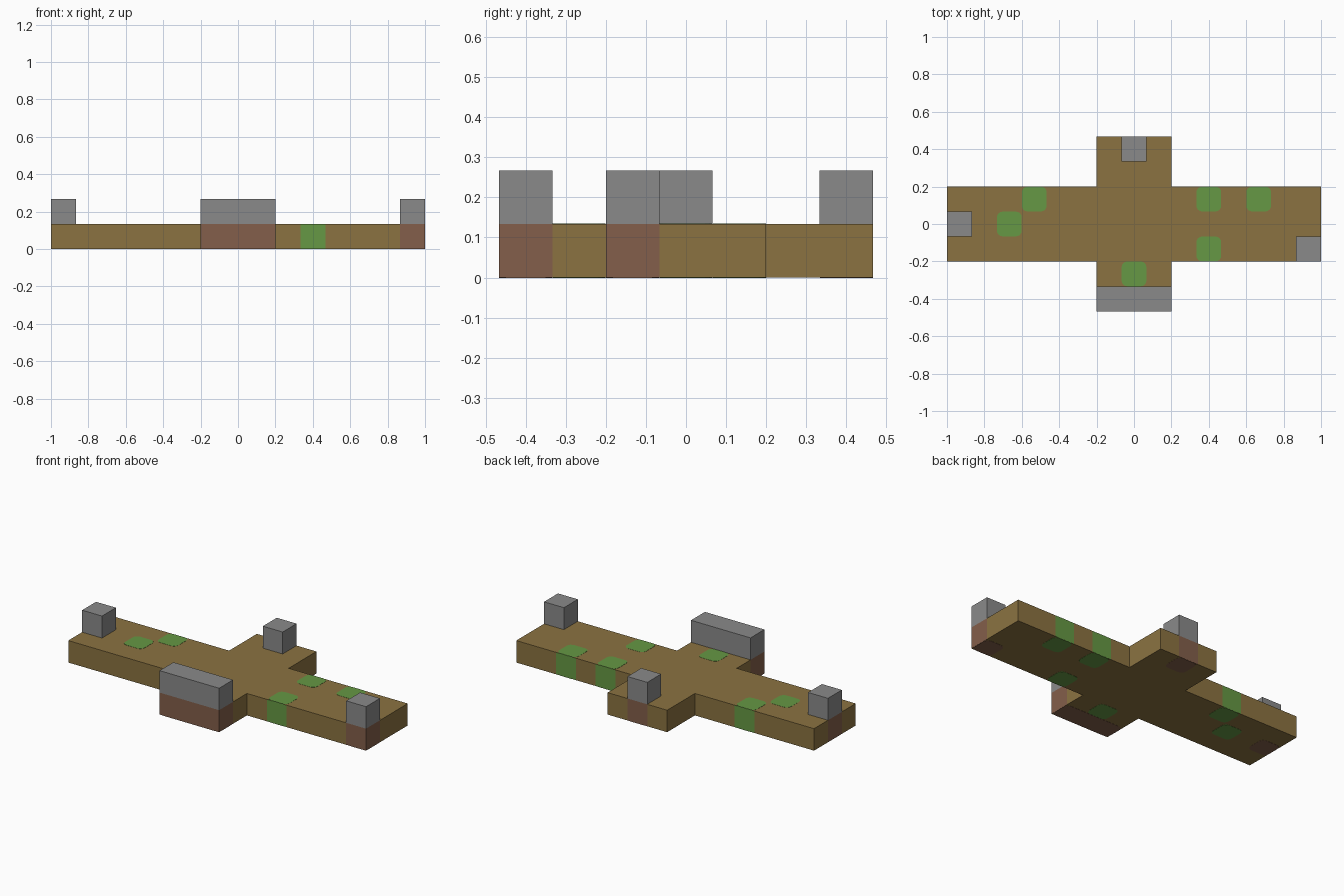
import bpy
import bmesh
from math import cos, sin, pi
from mathutils import Matrix, Vector

cube = bpy.data.objects.get("Cube")
if cube:
    bpy.data.objects.remove(cube, do_unlink=True)

U = 2 / 15  # size of one cell


def material(name, rgb):
    m = bpy.data.materials.new(name)
    m.use_nodes = True
    m.diffuse_color = (*rgb, 1)
    bsdf = m.node_tree.nodes["Principled BSDF"]
    bsdf.inputs["Base Color"].default_value = (*rgb, 1)
    bsdf.inputs["Roughness"].default_value = 0.9
    return m


earth = material("ochre earth", (0.258, 0.171, 0.053))
grass = material("grass green", (0.133, 0.314, 0.058))
clay = material("brown clay", (0.227, 0.114, 0.069))
stone = material("grey stone", (0.254, 0.254, 0.254))


def finish(name, bm, mats):
    mesh = bpy.data.meshes.new(name)
    bm.to_mesh(mesh)
    bm.free()
    for m in mats:
        mesh.materials.append(m)
    ob = bpy.data.objects.new(name, mesh)
    bpy.context.collection.objects.link(ob)
    return ob


# Cross-shaped layout, with grassy cells and stone-bearing cells
cells = {(x, y) for x in range(-7, 8) for y in (-1, 0, 1)}
cells |= {(x, y) for x in (-1, 0, 1) for y in range(-3, 4)}
grassy = [(-4, 1), (-5, 0), (3, 1), (5, 1), (3, -1), (0, -2)]
single_stones = {"left_stone": (7, -1), "right_stone": (-7, 0), "back_stone": (0, 3)}
front_row = [(x, -3) for x in (-1, 0, 1)]
clayey = list(single_stones.values()) + front_row

# Ground slab: outer faces only, sides coloured by their cell
bm = bmesh.new()
for cx, cy in sorted(cells):
    place = Matrix.Translation((cx * U, cy * U, U / 2))
    verts = bmesh.ops.create_cube(bm, size=U, matrix=place)["verts"]
    for f in {f for v in verts for f in v.link_faces}:
        f.normal_update()
        n = f.normal
        if abs(n.z) > 0.5:
            continue
        if (cx + round(n.x), cy + round(n.y)) in cells:
            bm.faces.remove(f)
        elif (cx, cy) in grassy:
            f.material_index = 1
        elif (cx, cy) in clayey:
            f.material_index = 2
bmesh.ops.remove_doubles(bm, verts=bm.verts, dist=0.001)
finish("ground_slab", bm, [earth, grass, clay])


# Thin rounded patches on the top and underside
def patch(name, cx, cy, z, mat, width=1, radius=0.03, thick=0.002):
    bm = bmesh.new()
    hx, hy = width * U / 2 - 0.0005, U / 2 - 0.0005
    ring = []
    for q, (sx, sy) in enumerate([(1, 1), (-1, 1), (-1, -1), (1, -1)]):
        for k in range(5):
            a = (q + k / 4) * pi / 2
            x = cx * U + sx * (hx - radius) + radius * cos(a)
            y = cy * U + sy * (hy - radius) + radius * sin(a)
            ring.append(bm.verts.new((x, y, z - thick / 2)))
    base = bm.faces.new(ring)
    new = bmesh.ops.extrude_face_region(bm, geom=[base], use_keep_orig=True)["geom"]
    top = [g for g in new if isinstance(g, bmesh.types.BMVert)]
    bmesh.ops.translate(bm, verts=top, vec=Vector((0, 0, thick)))
    bmesh.ops.recalc_face_normals(bm, faces=bm.faces)
    finish(name, bm, [mat])


for i, (x, y) in enumerate(grassy, 1):
    patch(f"grass_patch_top_{i}", x, y, U, grass)
    patch(f"grass_patch_under_{i}", x, y, 0, grass)


# Stone blocks with clay showing underneath
def block(name, cx, cy, width=1):
    bm = bmesh.new()
    place = Matrix.Translation((cx * U, cy * U, 1.5 * U))
    bmesh.ops.create_cube(bm, size=U, matrix=place @ Matrix.Diagonal((width, 1, 1, 1)))
    finish(name, bm, [stone])
    patch(name + "_clay_under", cx, cy, 0, clay, width)


for name, (x, y) in single_stones.items():
    block(name, x, y)
block("front_wall", 0, -3, width=3)
